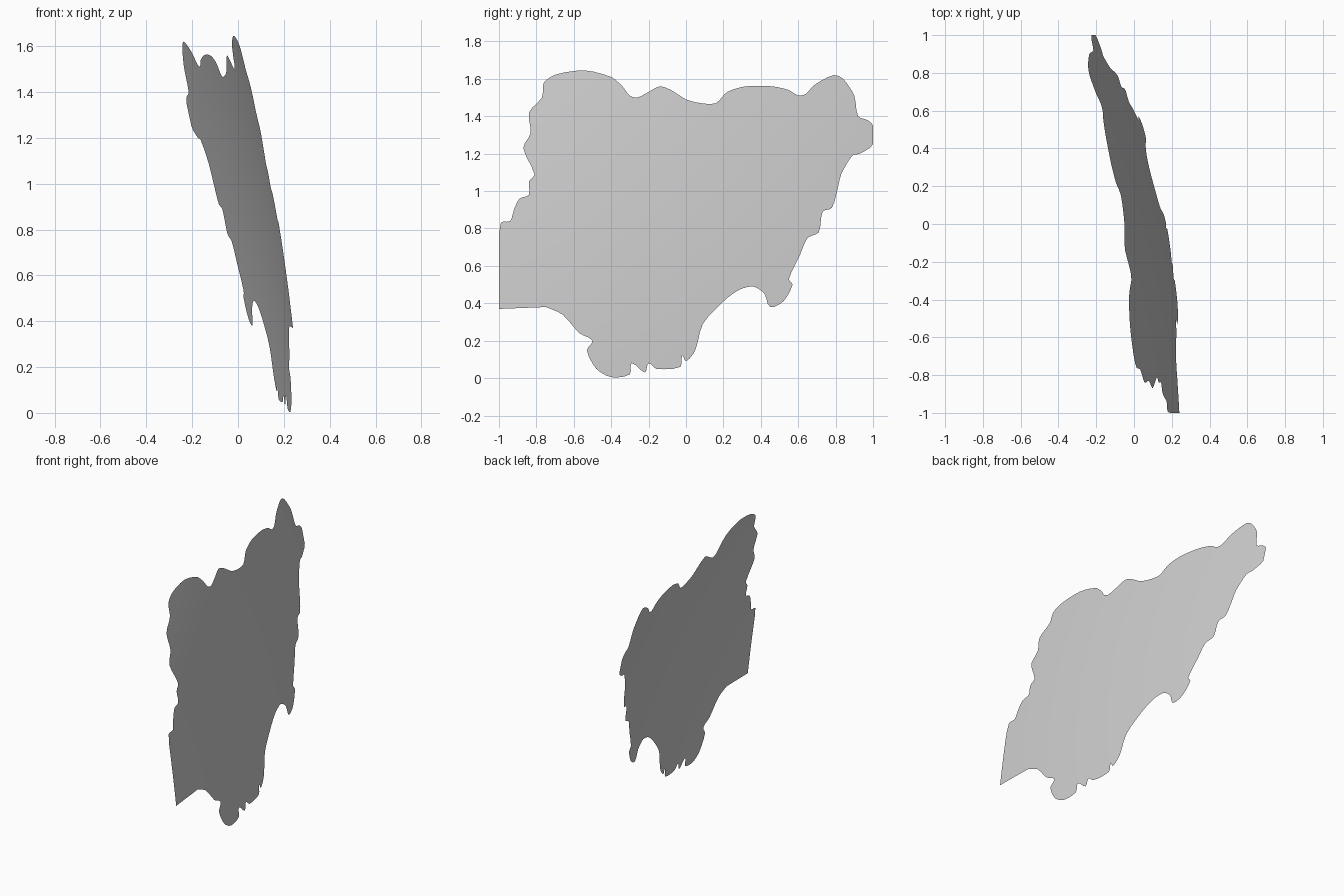
import bpy, bmesh, math
from mathutils import Vector
from mathutils.geometry import delaunay_2d_cdt

if "Cube" in bpy.data.objects:
    bpy.data.objects.remove(bpy.data.objects["Cube"])

# Outline seen from the right (y, z), clockwise from the lower left corner
OUTLINE = [
    (-1, .37), (-1, .66), (-.99, .83), (-.94, .84), (-.92, .90), (-.89, .96),
    (-.84, .98), (-.84, 1.05), (-.81, 1.09), (-.87, 1.23), (-.83, 1.31), (-.84, 1.42),
    (-.77, 1.50), (-.76, 1.58), (-.69, 1.625), (-.54, 1.645), (-.40, 1.61), (-.34, 1.56),
    (-.30, 1.51), (-.26, 1.50), (-.20, 1.53), (-.14, 1.56), (-.08, 1.54), (0, 1.49),
    (.08, 1.47), (.16, 1.47), (.22, 1.53), (.32, 1.56), (.46, 1.56), (.55, 1.54),
    (.60, 1.51), (.64, 1.52), (.69, 1.57), (.79, 1.62), (.84, 1.60), (.90, 1.51),
    (.92, 1.40), (.97, 1.38), (1, 1.35), (1, 1.25), (.93, 1.20), (.89, 1.19),
    (.83, 1.09), (.81, 1.01), (.78, .91), (.73, .89), (.71, .78), (.65, .75),
    (.61, .66), (.55, .53), (.57, .50), (.52, .41), (.45, .38), (.42, .45),
    (.36, .49), (.28, .47), (.20, .41), (.09, .29), (.05, .15), (0, .09),
    (-.02, .12), (-.03, .06), (-.16, .05), (-.20, .08), (-.22, .03), (-.29, .08),
    (-.30, .02), (-.40, .005), (-.48, .05), (-.53, .15), (-.50, .20), (-.57, .24),
    (-.66, .34), (-.75, .38)]
CORNERS = {(-1, .37), (-.75, .38)}

# The sheet is a patch of a large ball
RADIUS = 9.965
CENTRE = Vector((-9.652, -1.46, -0.742))


def on_ball(y, z):
    dy, dz = y - CENTRE.y, z - CENTRE.z
    return Vector((CENTRE.x + math.sqrt(RADIUS ** 2 - dy * dy - dz * dz), y, z))


def rounded(points, steps=3):
    """Soften the outline with a gentle spline through its points."""
    pts = [Vector(p) for p in points]
    n, out = len(pts), []
    for i in range(n):
        a, b, c, d = (pts[(i + k) % n] for k in (-1, 0, 1, 2))
        length = (c - b).length
        m0 = Vector((0, 0)) if points[i] in CORNERS else (c - a).normalized() * length * .8
        m1 = Vector((0, 0)) if points[(i + 1) % n] in CORNERS else (d - b).normalized() * length * .8
        for s in range(steps):
            t = s / steps
            p = (b * (2*t**3 - 3*t**2 + 1) + m0 * (t**3 - 2*t**2 + t)
                 + c * (3*t**2 - 2*t**3) + m1 * (t**3 - t**2))
            out.append(Vector((max(-1, min(1, p.x)), max(0, min(1.648, p.y)))))
    return out


# Fill the outline with an even net of triangles
border = rounded(OUTLINE)
count = len(border)
edges = [(i, (i + 1) % count) for i in range(count)]
net = [Vector((-1 + .08 * i + .013, .08 * j + .017)) for i in range(25) for j in range(21)]
verts, _, faces, *_ = delaunay_2d_cdt(border + net, edges, [], 1, 1e-5)

# Lay the filled outline onto the ball
bm = bmesh.new()
bv = [bm.verts.new(on_ball(v.x, v.y)) for v in verts]
for f in faces:
    bm.faces.new([bv[i] for i in f])
bmesh.ops.delete(bm, geom=[v for v in bm.verts if not v.link_faces], context='VERTS')
for f in bm.faces:
    f.normal_update()
    if f.normal.x < 0:
        f.normal_flip()
    f.smooth = True

mesh = bpy.data.meshes.new("curved_map_sheet")
bm.to_mesh(mesh)
bm.free()
sheet = bpy.data.objects.new("curved_map_sheet", mesh)
bpy.context.collection.objects.link(sheet)
